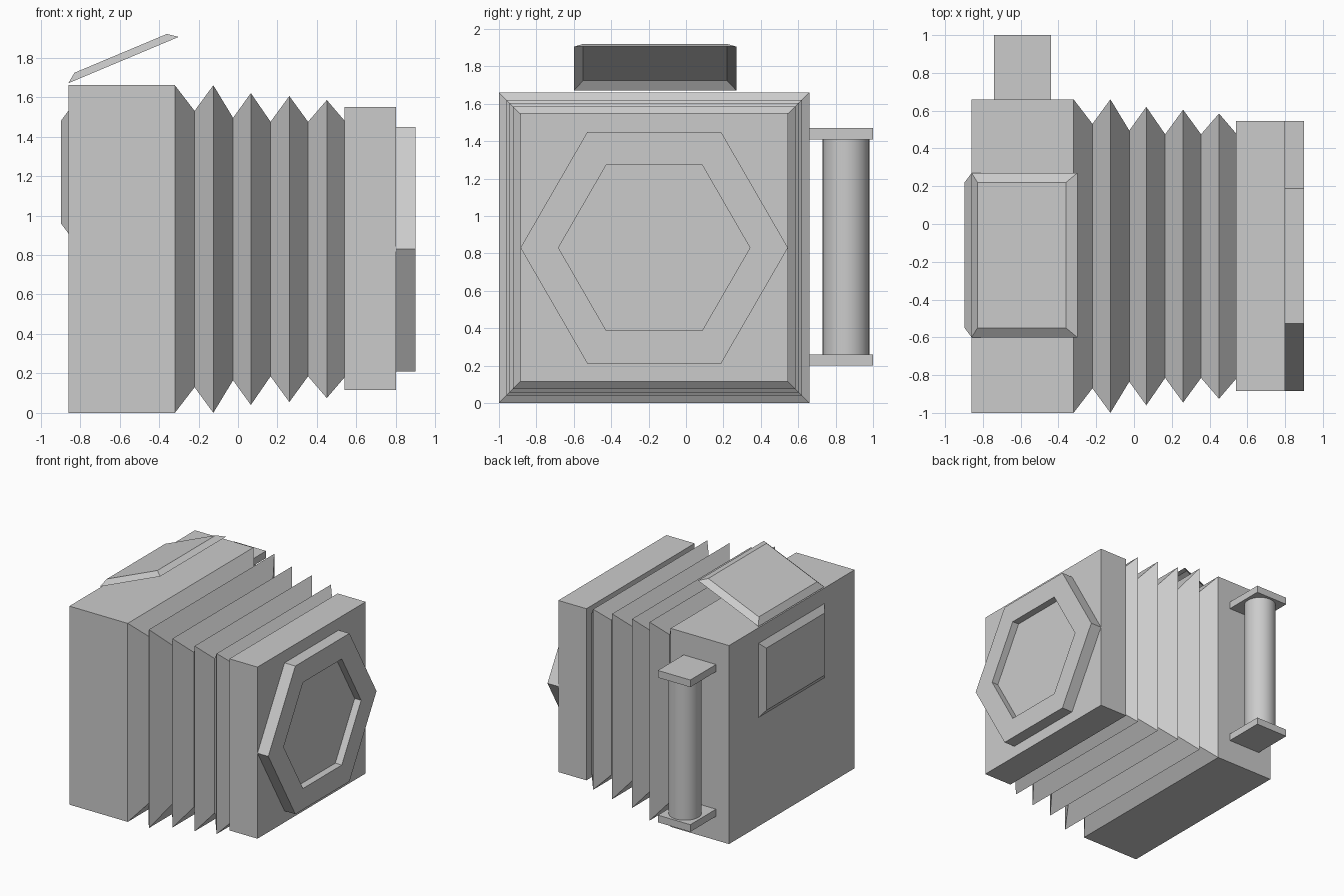
import bpy, bmesh, math
from mathutils import Vector

if "Cube" in bpy.data.objects:
    bpy.data.objects.remove(bpy.data.objects["Cube"])

CY, CZ = -0.17, 0.83  # axis of the camera


def make(name, bm):
    bmesh.ops.recalc_face_normals(bm, faces=bm.faces)
    me = bpy.data.meshes.new(name)
    bm.to_mesh(me)
    bm.free()
    ob = bpy.data.objects.new(name, me)
    bpy.context.collection.objects.link(ob)
    return ob


def box(name, lo, hi):
    bm = bmesh.new()
    bmesh.ops.create_cube(bm, size=1)
    for v in bm.verts:
        v.co = [(a + b) / 2 + c * (b - a) for a, b, c in zip(lo, hi, v.co)]
    return make(name, bm)


def loft(name, profile, sides, turn, cap_start=True, cap_end=True):
    """Polygonal rings around the x axis; profile is (x, corner radius)."""
    bm = bmesh.new()
    rings = []
    for x, r in profile:
        angles = [turn + math.tau * i / sides for i in range(sides)]
        rings.append([bm.verts.new((x, CY + r * math.cos(a), CZ + r * math.sin(a)))
                      for a in angles])
    for a, b in zip(rings, rings[1:]):
        for i in range(sides):
            j = (i + 1) % sides
            bm.faces.new((a[i], a[j], b[j], b[i]))
    if cap_start:
        bm.faces.new(rings[0])
    if cap_end:
        bm.faces.new(rings[-1])
    return make(name, bm)


def tray(name, start, end, depth=0.037, inset=0.05):
    """Open bevelled panel spanning start to end in xz, raised to its left."""
    u = Vector((end[0] - start[0], 0, end[1] - start[1]))
    length = u.length
    u.normalize()
    n = Vector((-u.z, 0, u.x))
    base = Vector((start[0], 0, start[1]))
    bm = bmesh.new()
    rings = []
    for d, h in ((0, 0), (inset, depth)):
        y0, y1 = -0.60 + d, 0.27 - d
        rings.append([bm.verts.new(base + u * t + n * h + Vector((0, y, 0)))
                      for t, y in ((d, y0), (length - d, y0), (length - d, y1), (d, y1))])
    a, b = rings
    for i in range(4):
        j = (i + 1) % 4
        bm.faces.new((a[i], a[j], b[j], b[i]))
    bm.faces.new(b)
    return make(name, bm)


# Rear body and front board
box("body", (-0.86, -1.0, 0), (-0.32, 0.66, 1.66))
box("front_board", (0.54, -0.885, 0.115), (0.80, 0.545, 1.55))

# Pleated bellows, square section
pleats = [(-0.32, 0.83), (-0.22, 0.70), (-0.125, 0.83), (-0.025, 0.665), (0.065, 0.79),
          (0.165, 0.645), (0.26, 0.775), (0.355, 0.645), (0.45, 0.755), (0.54, 0.65)]
loft("bellows", [(x, h * math.sqrt(2)) for x, h in pleats], 4, math.pi / 4, False, False)

# Hexagonal lens ring with recessed glass
loft("lens", [(0.80, 0.715), (0.90, 0.715), (0.90, 0.512), (0.84, 0.512)], 6, 0, False, True)

# Raised top flap and matching rear window
tray("top_flap", (-0.86, 1.67), (-0.30, 1.905))
tray("rear_window", (-0.86, 0.91), (-0.86, 1.53))

# Side grip with two brackets
for label, z in (("lower", 0.20), ("upper", 1.41)):
    box(label + "_bracket", (-0.74, 0.66, z), (-0.44, 1.0, z + 0.06))
bpy.ops.mesh.primitive_cylinder_add(vertices=32, radius=0.125, depth=1.15,
                                    location=(-0.59, 0.855, 0.835))
bpy.context.object.name = "grip"
bpy.ops.object.shade_smooth_by_angle()
